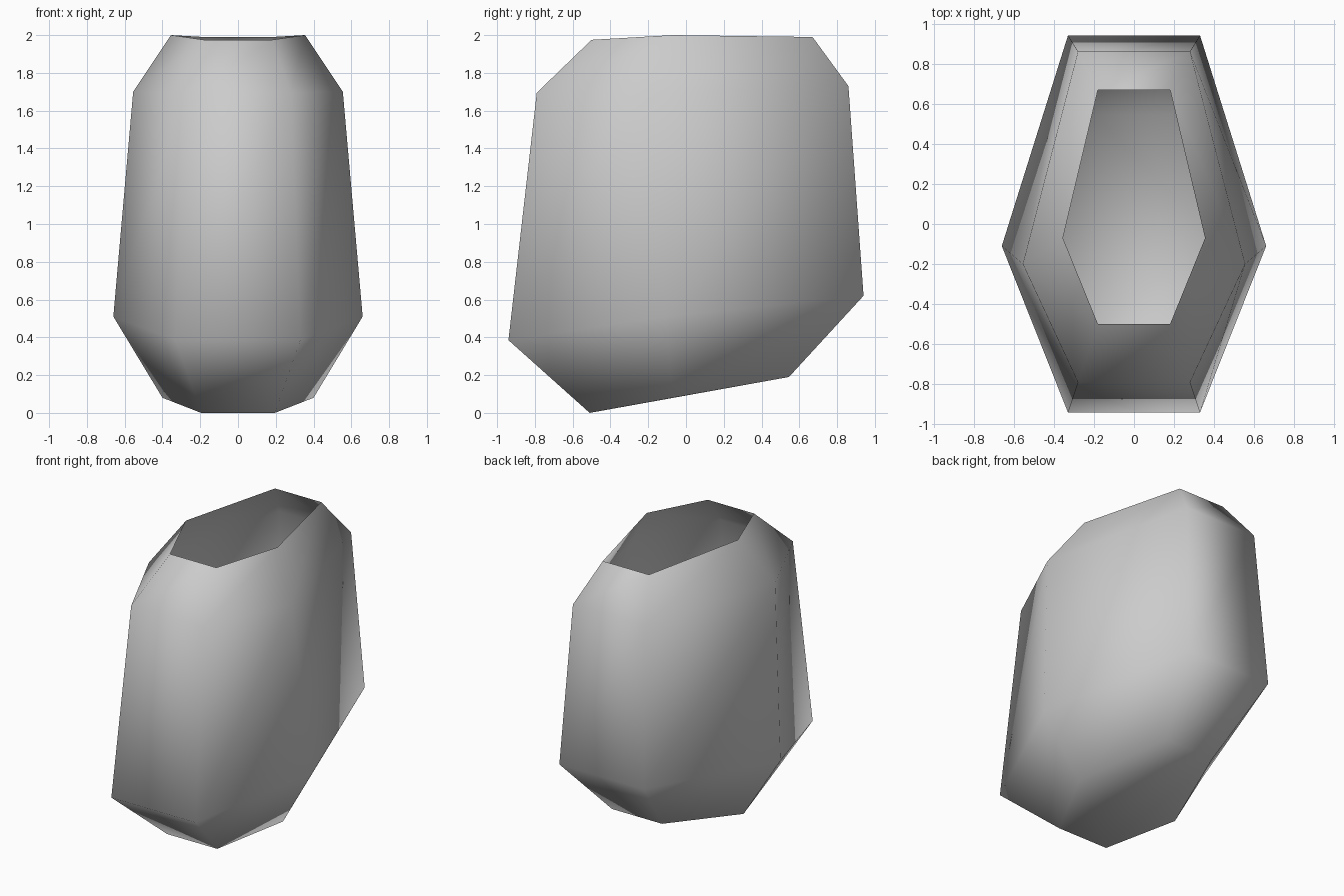
import bpy
import bmesh

cube = bpy.data.objects.get("Cube")
if cube:
    bpy.data.objects.remove(cube, do_unlink=True)

# Single flat grey
grey = bpy.data.materials.new("light_grey")
grey.use_nodes = True
colour = (0.6, 0.6, 0.6, 1)
grey.diffuse_color = colour
grey.node_tree.nodes["Principled BSDF"].inputs["Base Color"].default_value = colour

# Tilted six-sided rings, bottom to top.
# Each: end half-width, front (y, z), side (x, y, z), back (y, z)
RINGS = [
    (0.195, (-0.51, 0.00), (0.40, -0.07, 0.08), (0.545, 0.19)),
    (0.33, (-0.94, 0.385), (0.66, -0.11, 0.51), (0.94, 0.62)),
    (0.28, (-0.79, 1.695), (0.555, -0.20, 1.70), (0.86, 1.73)),
    (0.18, (-0.50, 1.975), (0.355, -0.07, 2.00), (0.67, 1.99)),
]


def add_ring(bm, half, front, side, back):
    """Six vertices, counter-clockwise seen from above."""
    x, y, z = side
    points = [(-half, *front), (half, *front), (x, y, z),
              (half, *back), (-half, *back), (-x, y, z)]
    return [bm.verts.new(p) for p in points]


# Hollow shell: closed bottom, faceted wall, open top
bm = bmesh.new()
rings = [add_ring(bm, *r) for r in RINGS]
bm.faces.new(reversed(rings[0]))
for low, high in zip(rings, rings[1:]):
    for i in range(6):
        j = (i + 1) % 6
        bm.faces.new((low[i], low[j], high[j], high[i]))
for face in bm.faces:
    face.smooth = True

mesh = bpy.data.meshes.new("hollow_shell")
bm.to_mesh(mesh)
bm.free()
mesh.materials.append(grey)
shell = bpy.data.objects.new("hollow_shell", mesh)
bpy.context.collection.objects.link(shell)
